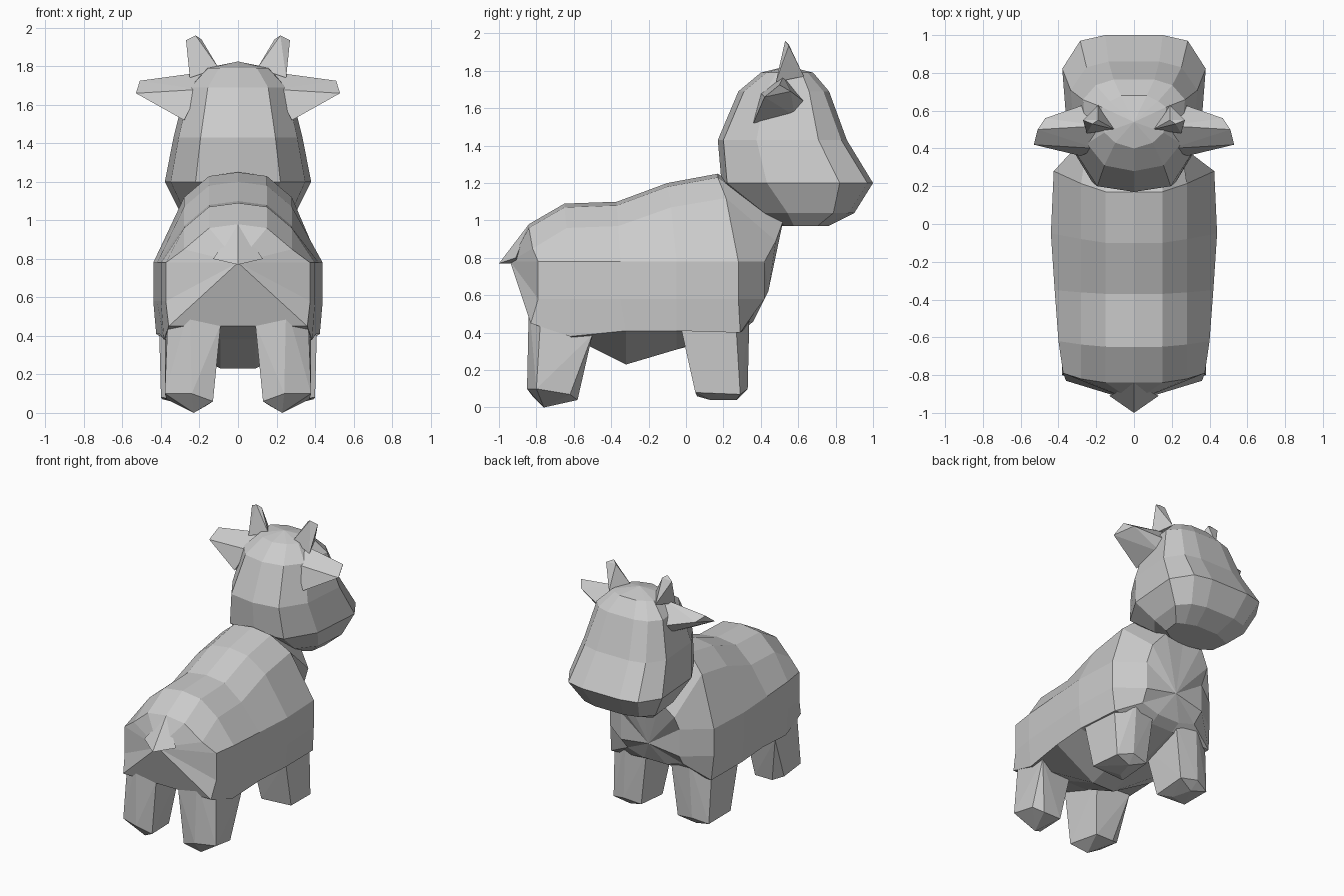
import bpy, bmesh


def finish(bm, name):
    bmesh.ops.recalc_face_normals(bm, faces=bm.faces)
    me = bpy.data.meshes.new(name)
    bm.to_mesh(me)
    bm.free()
    ob = bpy.data.objects.new(name, me)
    bpy.context.collection.objects.link(ob)
    return ob


def loft(name, halves, start=None, end=None):
    """Skin symmetric rings; each half ring runs between two x=0 points."""
    bm = bmesh.new()
    rings = []
    for h in halves:
        full = h + [(-x, y, z) for x, y, z in h[-2:0:-1]]
        rings.append([bm.verts.new(p) for p in full])
    n = len(rings[0])
    for a, b in zip(rings, rings[1:]):
        for i in range(n):
            j = (i + 1) % n
            bm.faces.new((a[i], a[j], b[j], b[i]))
    for ring, tip in ((rings[0], start), (rings[-1], end)):
        if tip:
            c = bm.verts.new(tip)
            for i in range(n):
                bm.faces.new((ring[i], ring[(i + 1) % n], c))
        else:
            bm.faces.new(ring)
    return finish(bm, name)


def hull(name, pts, side=1):
    bm = bmesh.new()
    for x, y, z in pts:
        bm.verts.new((x * side, y, z))
    bmesh.ops.convex_hull(bm, input=bm.verts)
    return finish(bm, name)


# Body: rows are y top, y middle, y bottom, z top, z belly, half width, z flank
def body_ring(yt, ym, yb, zt, zb, w, zl):
    s = min(0.28, w)
    return [(0, yt, zt), (0.15, yt, zt - 0.02),
            (s, yt * 0.6 + ym * 0.4, zt - 0.13), (w, ym, 0.78),
            (w, ym, 0.58), (w - 0.015, yb, zl),
            (0.09, yb, zb), (0, yb, zb)]


loft("body", [body_ring(*r) for r in (
    (-0.84, -0.79, -0.83, 0.98, 0.45, 0.375, 0.45),
    (-0.65, -0.62, -0.62, 1.09, 0.38, 0.40, 0.38),
    (-0.37, -0.35, -0.32, 1.10, 0.23, 0.42, 0.41),
    (-0.10, -0.05, -0.05, 1.20, 0.31, 0.44, 0.41),
    (0.17, 0.28, 0.29, 1.25, 0.42, 0.425, 0.40),
    (0.52, 0.42, 0.36, 1.02, 0.46, 0.24, 0.50))],
    start=(0, -0.94, 0.78), end=(0, 0.44, 0.62))


# Head: rows are z, y back, y front, half width
def head_ring(z, yb, yf, w):
    d = yf - yb
    return [(0, yb, z), (0.58 * w, yb + 0.03, z), (0.92 * w, yb + 0.3 * d, z),
            (w, yb + 0.78 * d, z), (0.75 * w, yf - 0.03, z),
            (0.4 * w, yf, z), (0, yf, z)]


loft("head", [head_ring(*r) for r in (
    (0.97, 0.50, 0.76, 0.22), (1.04, 0.39, 0.90, 0.30),
    (1.20, 0.19, 1.00, 0.38), (1.43, 0.17, 0.86, 0.335),
    (1.69, 0.28, 0.765, 0.27), (1.79, 0.40, 0.68, 0.17))],
    end=(0, 0.54, 1.825))

# Tail
hull("tail", [(0, -0.84, 0.98), (0.13, -0.91, 0.80), (-0.13, -0.91, 0.80),
              (0, -1.0, 0.77), (0, -0.9, 0.77)])

# Paired ears, horns and legs
EAR = [(0.28, 0.36, 1.52), (0.53, 0.42, 1.66), (0.51, 0.50, 1.725),
       (0.47, 0.56, 1.69), (0.24, 0.64, 1.63), (0.18, 0.52, 1.77),
       (0.20, 0.40, 1.68), (0.25, 0.58, 1.56)]
HORN = [(0.10, 0.50, 1.79), (0.25, 0.48, 1.74), (0.19, 0.63, 1.77),
        (0.22, 0.53, 1.96), (0.27, 0.55, 1.935), (0.26, 0.53, 1.86),
        (0.19, 0.55, 1.94)]
BACK_LEG = [(0.09, -0.83, 0.46), (0.25, -0.84, 0.56), (0.36, -0.77, 0.60),
            (0.38, -0.50, 0.39), (0.11, -0.52, 0.42), (0.13, -0.82, 0.06),
            (0.24, -0.85, 0.10), (0.38, -0.80, 0.10), (0.23, -0.76, 0.0),
            (0.37, -0.62, 0.07), (0.16, -0.58, 0.04), (0.30, -0.58, 0.04)]
FRONT_LEG = [(0.10, -0.01, 0.44), (0.41, -0.03, 0.44), (0.40, 0.26, 0.56),
             (0.26, 0.34, 0.54), (0.10, 0.32, 0.48), (0.40, 0.05, 0.08),
             (0.15, 0.06, 0.06), (0.39, 0.29, 0.07), (0.15, 0.31, 0.08),
             (0.28, 0.33, 0.10), (0.23, 0.13, 0.04), (0.27, 0.27, 0.04)]
for name, pts in (("ear", EAR), ("horn", HORN),
                  ("back_leg", BACK_LEG), ("front_leg", FRONT_LEG)):
    for suffix, side in (("right", 1), ("left", -1)):
        hull(f"{name}_{suffix}", pts, side)
